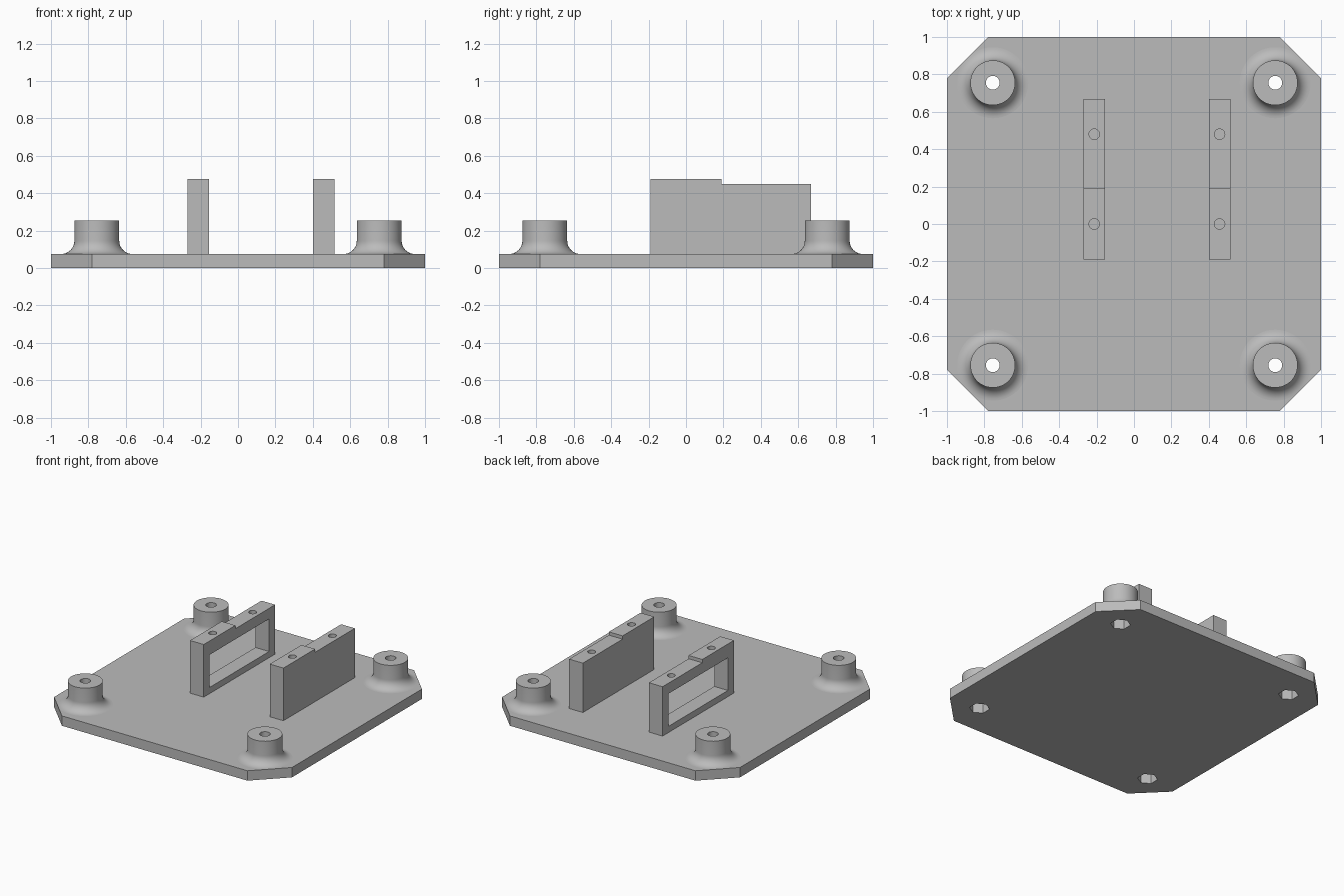
import bpy, bmesh, math
from mathutils import Matrix

if "Cube" in bpy.data.objects:
    bpy.data.objects.remove(bpy.data.objects["Cube"], do_unlink=True)

grey = bpy.data.materials.new("plain grey")
grey.use_nodes = True
grey.diffuse_color = (0.5, 0.5, 0.5, 1)
grey.node_tree.nodes["Principled BSDF"].inputs["Base Color"].default_value = (0.5, 0.5, 0.5, 1)


def finish(name, bm):
    bmesh.ops.recalc_face_normals(bm, faces=bm.faces)
    mesh = bpy.data.meshes.new(name)
    bm.to_mesh(mesh)
    bm.free()
    mesh.materials.append(grey)
    obj = bpy.data.objects.new(name, mesh)
    bpy.context.collection.objects.link(obj)
    return obj


def prism(name, points, offset):
    """Extrude a closed outline of 3D points along an offset."""
    bm = bmesh.new()
    face = bm.faces.new([bm.verts.new(p) for p in points])
    top = bmesh.ops.extrude_face_region(bm, geom=[face])["geom"]
    bmesh.ops.translate(bm, vec=offset, verts=[v for v in top if isinstance(v, bmesh.types.BMVert)])
    return finish(name, bm)


def rod(x, y, radius, z0, z1, sides):
    """Upright cutter with one corner pointing along +y."""
    ring = [(x + radius * math.sin(math.tau * i / sides),
             y + radius * math.cos(math.tau * i / sides), z0) for i in range(sides)]
    return prism("cutter", ring, (0, 0, z1 - z0))


def cut(obj, cutters):
    for c in cutters:
        mod = obj.modifiers.new("cut", "BOOLEAN")
        mod.operation, mod.solver, mod.object = "DIFFERENCE", "EXACT", c
    dg = bpy.context.evaluated_depsgraph_get()
    mesh = bpy.data.meshes.new_from_object(obj.evaluated_get(dg))
    obj.modifiers.clear()
    obj.data = mesh


def smooth(obj):
    bpy.ops.object.select_all(action="DESELECT")
    obj.select_set(True)
    bpy.context.view_layer.objects.active = obj
    bpy.ops.object.shade_smooth_by_angle(angle=math.radians(30))


def remove(objs):
    for o in objs:
        bpy.data.objects.remove(o, do_unlink=True)


T = 0.075       # plate thickness
POST = 0.755    # post centre distance
TOP = 0.255     # post top

# Base plate with chamfered corners
c = 0.78
outline = [(1, -c), (1, c), (c, 1), (-c, 1), (-1, c), (-1, -c), (-c, -1), (c, -1)]
plate = prism("base_plate", [(x, y, 0) for x, y in outline], (0, 0, T))

# Corner posts with filleted feet, screw bores and hexagonal nut pockets
R, F = 0.12, 0.07
arc = [(R + F - F * math.sin(a), T + F - F * math.cos(a))
       for a in (math.pi / 2 * i / 10 for i in range(11))]
profile = [(0, T)] + arc + [(R, TOP), (0, TOP)]
all_cutters = []
for side, sx in (("left", 1), ("right", -1)):
    for end, sy in (("front", -1), ("back", 1)):
        bm = bmesh.new()
        verts = [bm.verts.new((r, 0, z)) for r, z in profile]
        edges = [bm.edges.new(pair) for pair in zip(verts, verts[1:])]
        bmesh.ops.spin(bm, geom=verts + edges, cent=(0, 0, 0), axis=(0, 0, 1),
                       angle=math.tau, steps=48)
        bmesh.ops.remove_doubles(bm, verts=bm.verts, dist=1e-5)
        bm.transform(Matrix.Translation((sx * POST, sy * POST, 0)))
        post = finish(f"{end}_{side}_post", bm)
        cutters = [rod(sx * POST, sy * POST, 0.037, -0.1, 0.4, 32),
                   rod(sx * POST, sy * POST, 0.07, -0.1, 0.15, 6)]
        cut(post, cutters)
        smooth(post)
        all_cutters += cutters
cut(plate, all_cutters)
remove(all_cutters)

# Upright brackets with a stepped top and two screw holes
W, Y0, Y1, STEP = 0.115, -0.19, 0.667, 0.19
steps = [(Y0, T), (Y1, T), (Y1, 0.45), (STEP, 0.45), (STEP, 0.475), (Y0, 0.475)]
for name, x in (("right_bracket", -0.27), ("left_bracket", 0.4)):
    bracket = prism(name, [(x, y, z) for y, z in steps], (W, 0, 0))
    cutters = [rod(x + W / 2, y, 0.028, 0.3, 0.6, 24) for y in (0, 0.48)]
    if name == "right_bracket":
        # Open window through this bracket only
        window = [(-0.118, 0.122), (0.595, 0.122), (0.595, 0.37), (-0.118, 0.37)]
        cutters.append(prism("cutter", [(x - 0.1, y, z) for y, z in window], (W + 0.2, 0, 0)))
    cut(bracket, cutters)
    smooth(bracket)
    remove(cutters)
